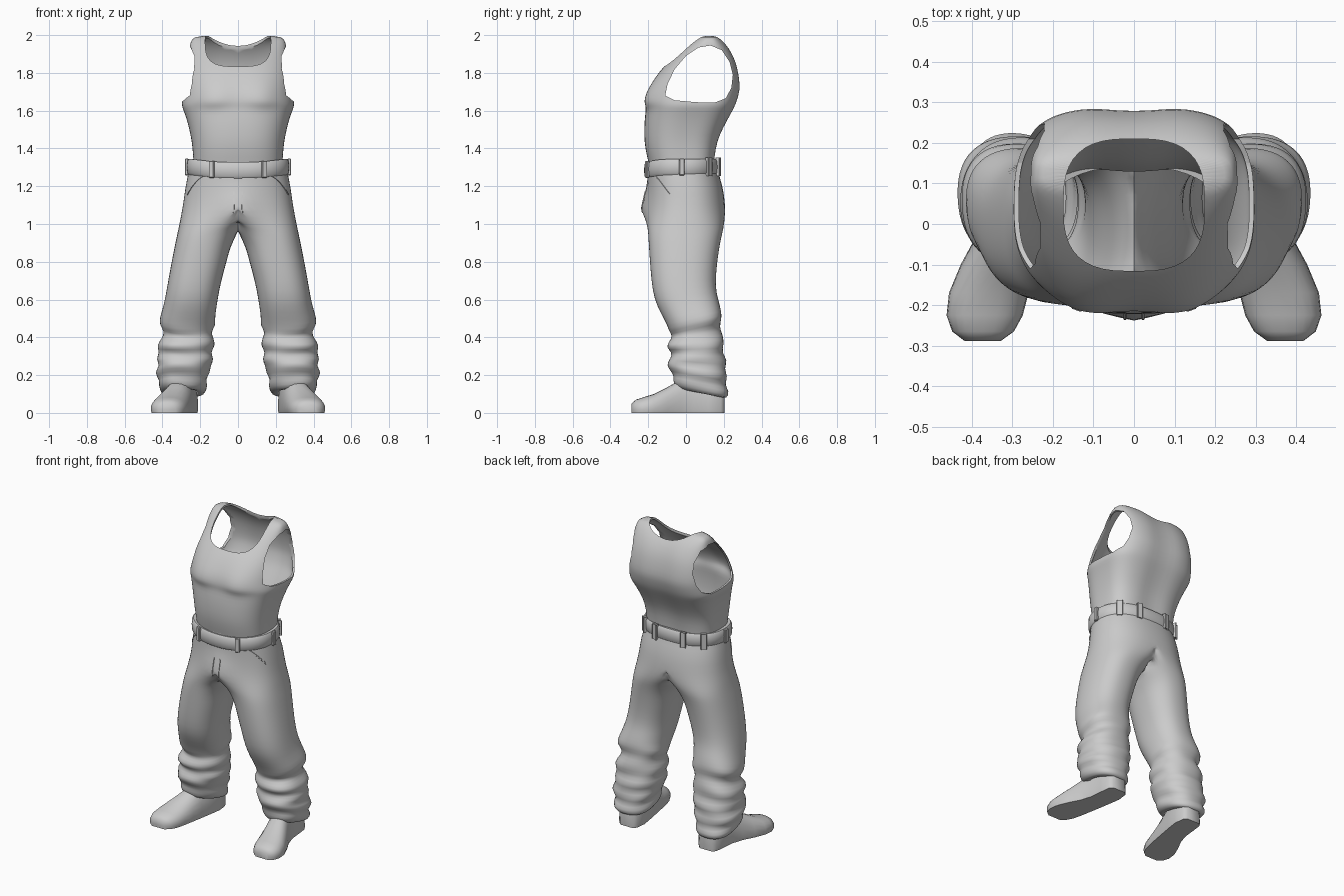
import bpy, bmesh, math
from mathutils import Vector, Matrix

if "Cube" in bpy.data.objects:
    bpy.data.objects.remove(bpy.data.objects["Cube"])

mat = bpy.data.materials.new("plain grey")
mat.diffuse_color = (0.6, 0.6, 0.6, 1)
mat.use_nodes = True
mat.node_tree.nodes["Principled BSDF"].inputs["Base Color"].default_value = mat.diffuse_color


def spow(v, p):
    return math.copysign(abs(v) ** p, v)


def make(name, bm):
    bmesh.ops.recalc_face_normals(bm, faces=bm.faces[:])
    me = bpy.data.meshes.new(name)
    bm.to_mesh(me)
    bm.free()
    ob = bpy.data.objects.new(name, me)
    bpy.context.collection.objects.link(ob)
    me.materials.append(mat)
    return ob


def loft(rings, caps=(False, False), cyclic=False):
    bm = bmesh.new()
    vs = [[bm.verts.new(p) for p in r] for r in rings]
    n = len(vs[0])
    pairs = list(zip(vs, vs[1:])) + ([(vs[-1], vs[0])] if cyclic else [])
    for a, b in pairs:
        for i in range(n):
            j = (i + 1) % n
            bm.faces.new((a[i], a[j], b[j], b[i]))
    if caps[0]:
        bm.faces.new(vs[0])
    if caps[1]:
        bm.faces.new(vs[-1])
    return bm


def bake(ob):
    """Apply all modifiers."""
    dg = bpy.context.evaluated_depsgraph_get()
    me = bpy.data.meshes.new_from_object(ob.evaluated_get(dg))
    ob.modifiers.clear()
    ob.data = me


def smooth(ob, angle=45):
    bpy.ops.object.select_all(action='DESELECT')
    ob.select_set(True)
    bpy.context.view_layer.objects.active = ob
    bpy.ops.object.shade_smooth_by_angle(angle=math.radians(angle))


def subdivide(ob):
    m = ob.modifiers.new("soft", 'SUBSURF')
    m.levels = m.render_levels = 1


# Tank top: z, half width, front y, back y
SHIRT = [(1.31, .235, -.195, .15), (1.40, .24, -.217, .16), (1.47, .25, -.222, .18),
         (1.55, .27, -.22, .222), (1.60, .288, -.213, .25), (1.625, .298, -.213, .262),
         (1.65, .297, -.212, .272), (1.69, .29, -.204, .284), (1.73, .288, -.188, .29),
         (1.80, .282, -.147, .281), (1.86, .27, -.093, .266), (1.91, .26, -.042, .242),
         (1.95, .255, .005, .215), (1.98, .245, .05, .185), (2.0, .215, .085, .155)]
rings = []
for z, w, f, b in SHIRT:
    ring = []
    for i in range(48):
        a = 2 * math.pi * i / 48
        c, s = math.cos(a), math.sin(a)
        p = 2 / 3.4 if s > 0 else 2 / 2.5
        x, y = w * spow(c, p), (f + b) / 2 + (b - f) / 2 * spow(s, p)
        if s < 0:  # chest swell with a crisp lower edge
            low = 1.615 + .8 * (abs(x) - .13) ** 2
            k = max(0, min(1, (z - low) / .02)) * max(0, min(1, (1.82 - z) / .15))
            y -= .02 * k * math.exp(-((abs(x) - .13) / .09) ** 2)
        elif s > 0:  # shallow spine
            y -= .012 * math.exp(-(x / .06) ** 2)
        ring.append((x, y, z))
    rings.append(ring)
shirt = make("tank_top", loft(rings, caps=(False, True)))
subdivide(shirt)
m = shirt.modifiers.new("cloth", 'SOLIDIFY')
m.thickness, m.offset = .012, -1
bake(shirt)

# Neck and arm openings
neck = [(.174 * spow(math.cos(t), .7), .047 + .163 * spow(math.sin(t), .7))
        for t in [2 * math.pi * i / 40 for i in range(40)]]
arm = [(-.11, 1.68), (-.098, 1.74), (-.06, 1.82), (0, 1.89), (.065, 1.934), (.13, 1.945), (.19, 1.92),
       (.23, 1.86), (.248, 1.79), (.24, 1.72), (.21, 1.665), (.15, 1.642), (.05, 1.645), (-.06, 1.655)]
cutters = [make("neck_cutter", loft([[(x, y, z) for x, y in neck] for z in (1.7, 2.2)], (True, True)))]
for sx in (-1, 1):
    cutters.append(make("arm_cutter", loft([[(sx * x, y, z) for y, z in arm] for x in (.178, .5)],
                                           (True, True))))
for c in cutters:
    c.hide_render = True
    m = shirt.modifiers.new("opening", 'BOOLEAN')
    m.operation, m.solver, m.object = 'DIFFERENCE', 'EXACT', c
bake(shirt)
for c in cutters:
    bpy.data.objects.remove(c)
smooth(shirt, 40)

# Trousers, one half: z, inner x, outer x, front y, back y, slope towards the back
HIPS = [(1.335, 0, 0, .25, -.2, .16), (1.28, 0, 0, .262, -.205, .168), (1.2, 0, 0, .28, -.2, .197),
        (1.1, 0, 0, .292, -.207, .209), (1.03, .07, -.1, .306, -.207, .207), (.975, .14, -.02, .316, -.203, .199)]
LEGS = [(.93, .012, .326, -.2, .188, 0), (.88, .04, .336, -.197, .178, 0), (.8, .06, .352, -.192, .166, 0),
        (.7, .088, .37, -.184, .157, 0), (.62, .104, .384, -.17, .162, .1), (.56, .113, .396, -.135, .174, .2),
        (.5, .122, .416, -.1, .188, .25), (.465, .118, .418, -.085, .194, .25), (.43, .14, .384, -.07, .176, .2),
        (.395, .13, .405, -.095, .192, .12), (.355, .122, .438, -.104, .205, .05), (.32, .145, .41, -.072, .19, 0),
        (.285, .122, .436, -.085, .22, -.05), (.25, .15, .415, -.1, .2, -.1), (.215, .145, .446, -.094, .23, -.15),
        (.175, .172, .41, -.066, .2, -.2), (.145, .16, .426, -.072, .23, -.2), (.1, .178, .405, -.055, .22, -.2),
        (.105, .21, .37, -.02, .19, -.2)]
rows = [r + (0,) for r in HIPS] + [(z, (i + o) / 2, i, o, f, b, s) for z, i, o, f, b, s in LEGS]
rings = []
for k, (z, cx, xi, xo, f, b, slope) in enumerate(rows):
    ring = []
    for i in range(28):
        a = -math.pi / 2 + 2 * math.pi * i / 28
        c, s = math.cos(a), math.sin(a)
        wob = 1 + (.035 * math.sin(3 * a + 1.9 * k) if z < .5 else 0)
        x = cx + (xo - cx if c > 0 else cx - xi) * spow(c, .85) * wob
        y = (f + b) / 2 + (b - f) / 2 * spow(s, .85) * wob
        if abs(x) < .002 or x < 0:
            x = 0
        if y < -.1:  # front bulge at the fly
            y -= .045 * math.exp(-(x / .08) ** 2 - ((z - 1.1) / .07) ** 2)
        ring.append((x, y, z + slope * (y - (f + b) / 2)))
    rings.append(ring)
bm = loft(rings)
mid = [q for q in bm.faces if all(v.co.x < 1e-4 for v in q.verts)]
bmesh.ops.delete(bm, geom=mid, context='FACES')
trousers = make("trousers", bm)
m = trousers.modifiers.new("mirror", 'MIRROR')
m.use_clip, m.merge_threshold = True, .001
subdivide(trousers)
bake(trousers)
smooth(trousers, 60)


# Belt band, dipping slightly at the front
def belt_point(a, grow=0):
    c, s = math.cos(a), math.sin(a)
    x, y = (.265 + grow) * spow(c, .85), -.022 + (.194 + grow) * spow(s, .85)
    return Vector((x, y, 1.302 - .018 * max(0, -s) ** 3))


SECTION = [(-.03, -.036), (-.004, -.042), (.004, -.03), (.006, 0), (.004, .03), (-.004, .042), (-.03, .036)]
rings = [[belt_point(2 * math.pi * i / 48, g) + Vector((0, 0, h)) for g, h in SECTION] for i in range(48)]
smooth(make("belt", loft(rings, cyclic=True)), 50)

# Belt loops
for deg in (-63, -117, 0, 180, 42, 138, 72, 108):
    a = math.radians(deg)
    p = belt_point(a, .007)
    t = belt_point(a + .02) - belt_point(a - .02)
    bm = bmesh.new()
    bmesh.ops.create_cube(bm, size=1)
    turn = Matrix.Rotation(math.atan2(t.y, t.x), 4, 'Z')
    bm.transform(Matrix.Translation(p) @ turn @ Matrix.Diagonal((.03, .018, .09, 1)))
    bmesh.ops.bevel(bm, geom=bm.edges[:], offset=.004, segments=1, affect='EDGES')
    make("belt_loop", bm)


# Seams laid on the cloth: pockets and fly
def seam(name, pts, r):
    rr = []
    for p in pts:
        hit, loc, nor, _ = trousers.ray_cast(Vector(p[:3]), Vector(p[3:]))
        if hit:
            side = Vector((0, 0, 1)).cross(nor).normalized()
            up = nor.cross(side)
            across = side if name == "fly_seam" else (side + up).normalized()
            rr.append([loc + across * r - nor * .004, loc + across * r * .6 + nor * .004,
                       loc - across * r * .6 + nor * .004, loc - across * r - nor * .004])
    if len(rr) > 1:
        make(name, loft(rr, (True, True)))


for sx in (-1, 1):
    pocket = []
    for i in range(9):
        t = i / 8
        x, z = .165 + .105 * t, 1.255 - .1 * t ** 1.4
        pocket.append((sx * x * 2, -1, z, -sx * x, .9, 0))
    seam("pocket_seam", pocket, .005)
    seam("fly_seam", [(sx * .022, -1, 1.06 + .11 * i / 6, 0, 1, 0) for i in range(7)], .005)

# Boots: y, centre x, half width, height
BOOT = [(.205, .285, .045, .16), (.185, .285, .066, .19), (.12, .285, .074, .2), (.04, .295, .072, .2),
        (-.03, .312, .077, .175), (-.1, .337, .09, .135), (-.17, .358, .098, .1), (-.225, .368, .094, .083),
        (-.265, .372, .076, .07), (-.288, .373, .045, .05)]
for sx in (-1, 1):
    rings = []
    for y, cx, w, h in BOOT:
        ring = [(sx * (cx - w * .95), y, 0), (sx * (cx - w), y, .018)]
        for i in range(1, 12):
            a = math.pi * (1 - i / 12)
            ring.append((sx * (cx + w * spow(math.cos(a), .85)), y, .018 + (h - .018) * math.sin(a) ** .85))
        ring += [(sx * (cx + w), y, .018), (sx * (cx + w * .95), y, 0)]
        rings.append(ring)
    smooth(make("boot", loft(rings, (True, True))), 50)
